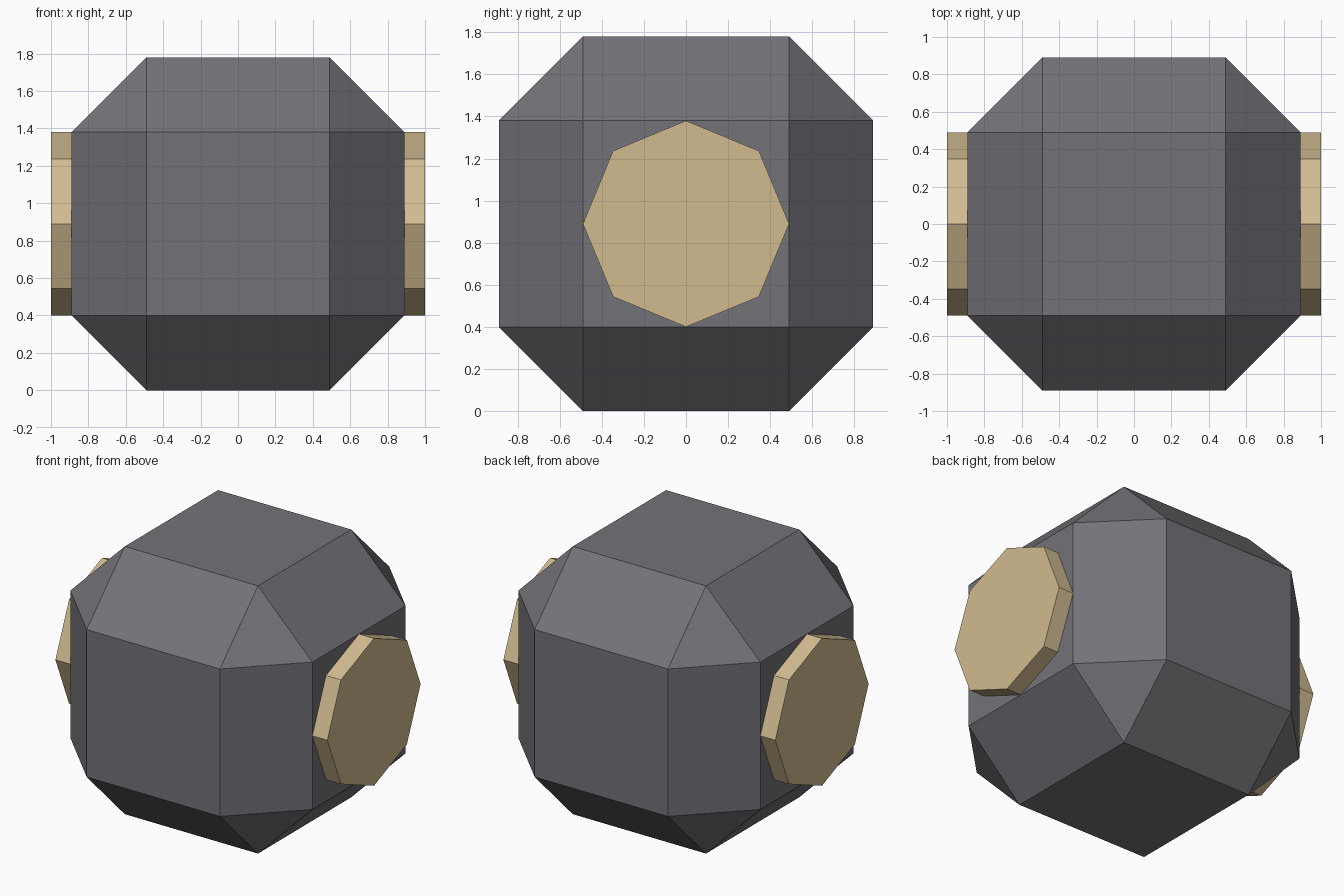
import bpy
import bmesh
from math import pi
from mathutils import Matrix

default_cube = bpy.data.objects.get("Cube")
if default_cube:
    bpy.data.objects.remove(default_cube, do_unlink=True)

HALF = 0.89      # half width of the body
CHAMFER = 0.40   # width cut from each edge
CAP_DEPTH = 0.11


def make_material(name, colour):
    mat = bpy.data.materials.new(name)
    mat.use_nodes = True
    mat.diffuse_color = colour
    mat.node_tree.nodes["Principled BSDF"].inputs["Base Color"].default_value = colour
    return mat


def add_object(name, bm, mat):
    mesh = bpy.data.meshes.new(name)
    bm.to_mesh(mesh)
    bm.free()
    mesh.materials.append(mat)
    obj = bpy.data.objects.new(name, mesh)
    bpy.context.collection.objects.link(obj)
    obj.location.z = HALF
    return obj


grey = make_material("dark_grey", (0.17, 0.17, 0.19, 1))
tan = make_material("tan", (0.64, 0.50, 0.28, 1))

# Body: a cube with wide flat chamfers on every edge
bm = bmesh.new()
bmesh.ops.create_cube(bm, size=2 * HALF)
bmesh.ops.bevel(bm, geom=bm.edges[:], offset=CHAMFER, offset_type='OFFSET',
                segments=1, affect='EDGES', clamp_overlap=True)
add_object("body", bm, grey)

# Side caps: shallow octagonal discs seated on the left and right faces
for name, side in (("left_cap", 1), ("right_cap", -1)):
    bm = bmesh.new()
    place = Matrix.Translation((side * (HALF + CAP_DEPTH / 2), 0, 0))
    bmesh.ops.create_cone(bm, cap_ends=True, segments=8,
                          radius1=HALF - CHAMFER, radius2=HALF - CHAMFER,
                          depth=CAP_DEPTH,
                          matrix=place @ Matrix.Rotation(pi / 2, 4, 'Y'))
    add_object(name, bm, tan)
